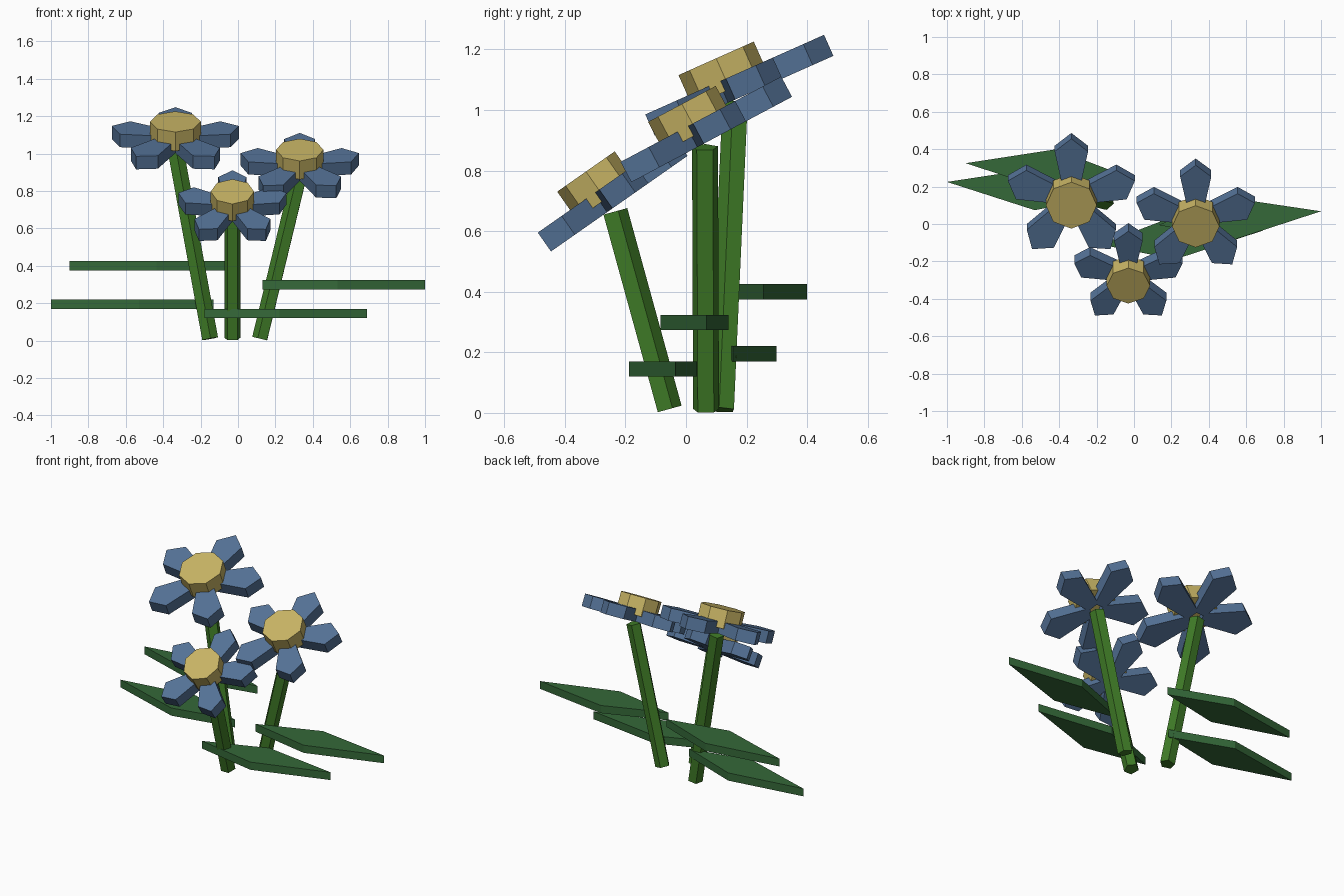
import bpy, bmesh
from math import sin, cos, pi, radians
from mathutils import Vector, Matrix

if "Cube" in bpy.data.objects:
    bpy.data.objects.remove(bpy.data.objects["Cube"])


def material(name, rgb):
    m = bpy.data.materials.new(name)
    m.diffuse_color = (*rgb, 1)
    m.use_nodes = True
    m.node_tree.nodes["Principled BSDF"].inputs["Base Color"].default_value = m.diffuse_color
    return m


BLUE = material("petal_blue", (0.09, 0.17, 0.31))
GOLD = material("centre_gold", (0.58, 0.46, 0.13))
STEM = material("stem_green", (0.05, 0.20, 0.02))
LEAF = material("leaf_green", (0.035, 0.14, 0.04))


def add_prism(bm, outline, z0, z1, matrix):
    """Extrude a flat outline from z0 to z1 and place it with matrix."""
    low = [bm.verts.new(matrix @ Vector((x, y, z0))) for x, y in outline]
    high = [bm.verts.new(matrix @ Vector((x, y, z1))) for x, y in outline]
    bm.faces.new(low[::-1])
    bm.faces.new(high)
    n = len(outline)
    for i in range(n):
        j = (i + 1) % n
        bm.faces.new((low[i], low[j], high[j], high[i]))


def finish(bm, name, mat):
    bmesh.ops.recalc_face_normals(bm, faces=bm.faces[:])
    mesh = bpy.data.meshes.new(name)
    bm.to_mesh(mesh)
    bm.free()
    mesh.materials.append(mat)
    bpy.context.collection.objects.link(bpy.data.objects.new(name, mesh))


def ngon(n, r, start=0.0):
    return [(r * cos(start + 2 * pi * i / n), r * sin(start + 2 * pi * i / n))
            for i in range(n)]


def flower(label, centre, tilt, reach, root):
    frame = Matrix.Translation(centre) @ Matrix.Rotation(radians(tilt), 4, 'X')

    # Five pointed petals in the tilted plane
    outline = [(0.10, -0.11), (0.79, -0.25), (1, 0), (0.79, 0.25), (0.10, 0.11)]
    outline = [(x * reach, y * reach) for x, y in outline]
    bm = bmesh.new()
    for k in range(5):
        add_prism(bm, outline, -0.038, 0.038,
                  frame @ Matrix.Rotation(pi / 2 + k * 2 * pi / 5, 4, 'Z'))
    finish(bm, label + "_petals", BLUE)

    # Octagonal centre
    bm = bmesh.new()
    add_prism(bm, ngon(8, reach * 0.381), 0.0, 0.112, frame)
    finish(bm, label + "_centre", GOLD)

    # Straight stem up to the underside of the petals
    start = Vector(root)
    axis = frame @ Vector((0, 0, -0.05)) - start
    place = Matrix.Translation(start) @ axis.to_track_quat('Z', 'Y').to_matrix().to_4x4()
    bm = bmesh.new()
    add_prism(bm, ngon(5, 0.045, pi / 2), 0, axis.length, place)
    finish(bm, label + "_stem", STEM)


flower("left_flower", (-0.335, 0.145, 1.068), 24, 0.357, (-0.15, 0.12, 0.01))
flower("right_flower", (0.33, 0.039, 0.921), 28, 0.332, (0.12, 0.066, 0.01))
flower("front_flower", (-0.03, -0.266, 0.705), 35, 0.304, (-0.03, -0.058, 0.012))


def leaf(name, base, tip, z):
    # Flat kite-shaped slab from base to tip
    a, b = Vector(base), Vector(tip)
    d = b - a
    side = Vector((-d.y, d.x)).normalized() * 0.113
    mid = a + d * 0.45
    bm = bmesh.new()
    add_prism(bm, [a, mid - side, b, mid + side], z - 0.025, z + 0.025, Matrix())
    finish(bm, name, LEAF)


leaf("left_upper_leaf", (-0.04, 0.255), (-0.90, 0.325), 0.40)
leaf("left_lower_leaf", (-0.13, 0.155), (-1.00, 0.225), 0.195)
leaf("right_upper_leaf", (0.13, -0.005), (1.00, 0.068), 0.298)
leaf("right_lower_leaf", (-0.18, -0.11), (0.69, -0.035), 0.145)
